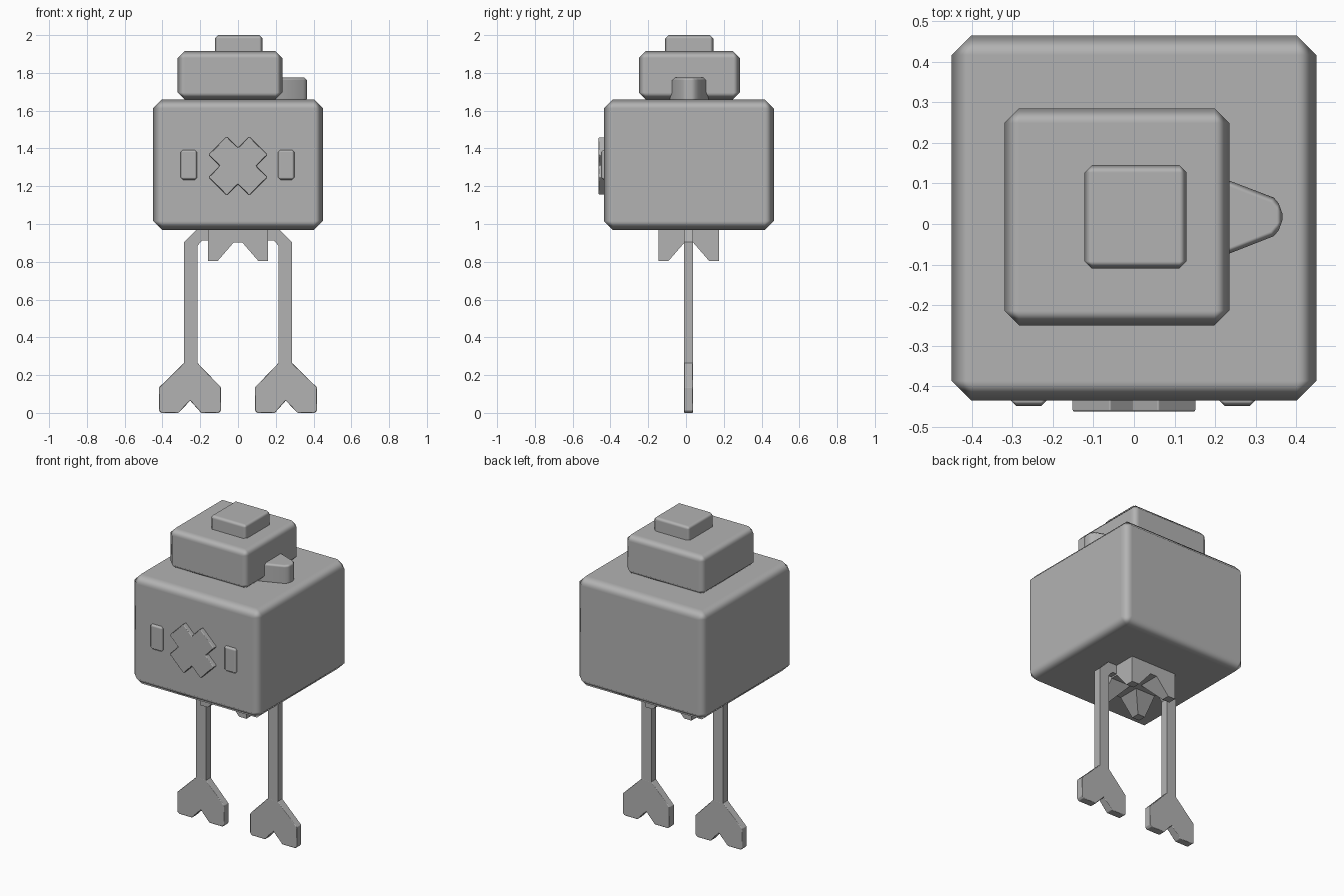
import bpy, bmesh, math
from mathutils import Vector

if "Cube" in bpy.data.objects:
    bpy.data.objects.remove(bpy.data.objects["Cube"])

grey = bpy.data.materials.new("plain grey")
grey.diffuse_color = (0.45, 0.45, 0.45, 1)
grey.use_nodes = True
grey.node_tree.nodes["Principled BSDF"].inputs["Base Color"].default_value = grey.diffuse_color


def finish(name, bm, bevel=0.0, smooth=True):
    """Turn a bmesh into a named object with an optional chamfer."""
    bmesh.ops.recalc_face_normals(bm, faces=bm.faces)
    me = bpy.data.meshes.new(name)
    bm.to_mesh(me)
    bm.free()
    me.materials.append(grey)
    ob = bpy.data.objects.new(name, me)
    bpy.context.collection.objects.link(ob)
    if bevel:
        for p in me.polygons:
            p.use_smooth = smooth
        m = ob.modifiers.new("chamfer", 'BEVEL')
        m.width = bevel
        m.segments = 1
        m.limit_method = 'ANGLE'
        m.angle_limit = math.radians(30)
        m.harden_normals = smooth
    return ob


def box(name, lo, hi, bevel=0.0):
    bm = bmesh.new()
    bmesh.ops.create_cube(bm, size=1)
    lo, hi = Vector(lo), Vector(hi)
    for v in bm.verts:
        v.co = Vector([(lo[i] + hi[i]) / 2 + v.co[i] * (hi[i] - lo[i]) for i in range(3)])
    return finish(name, bm, bevel)


def prism(name, pts, a, b, axis='y', bevel=0.0):
    """Extrude a 2D profile from a to b along an axis."""
    def at(p, d):
        return {'x': (d, p[0], p[1]), 'y': (p[0], d, p[1]), 'z': (p[0], p[1], d)}[axis]
    bm = bmesh.new()
    face = bm.faces.new([bm.verts.new(at(p, a)) for p in pts])
    ext = bmesh.ops.extrude_face_region(bm, geom=[face])
    move = Vector(at((0, 0), b - a))
    for g in ext["geom"]:
        if isinstance(g, bmesh.types.BMVert):
            g.co += move
    return finish(name, bm, bevel)


# Body and stacked hat
box("body", (-0.45, -0.435, 0.968), (0.45, 0.465, 1.66), 0.048)
box("hat", (-0.32, -0.25, 1.66), (0.235, 0.285, 1.915), 0.036)
box("hat_top", (-0.122, -0.11, 1.88), (0.13, 0.145, 2.0), 0.018)

# Tapered nub on the side of the hat
prism("hat_nub", [(0.18, -0.095), (0.235, -0.073), (0.345, -0.03), (0.366, -0.005),
                  (0.366, 0.04), (0.345, 0.065), (0.235, 0.107), (0.18, 0.13)],
      1.65, 1.775, 'z', 0.014)

# Eyes
for side, x in (("left", -0.26), ("right", 0.255)):
    box(side + "_eye", (x - 0.044, -0.449, 1.234), (x + 0.044, -0.40, 1.393), 0.013)

# Raised X-shaped snout
h, L = 0.068, 0.152
plus = [(h, h), (h, L), (-h, L), (-h, h), (-L, h), (-L, -h),
        (-h, -h), (-h, -L), (h, -L), (h, -h), (L, -h), (L, h)]
s = math.sqrt(0.5)
prism("snout", [((u - v) * s, 1.307 + (u + v) * s) for u, v in plus], -0.463, -0.40, 'y', 0.005)

# Hip block with a notch cut both ways, leaving four corner teeth
hips = box("hips", (-0.16, -0.145, 0.803), (0.16, 0.175, 1.0))


def notch(c):
    return [(c - 0.12, 0.79), (c - 0.022, 0.903), (c + 0.022, 0.903), (c + 0.12, 0.79)]


cutters = [prism("notch_cutter", notch(0), -0.4, 0.4, 'y'),
           prism("notch_cutter", notch(0.015), -0.4, 0.4, 'x')]
bpy.context.view_layer.objects.active = hips
for c in cutters:
    m = hips.modifiers.new("notch", 'BOOLEAN')
    m.operation = 'DIFFERENCE'
    m.solver = 'EXACT'
    m.object = c
    bpy.ops.object.modifier_apply(modifier=m.name)
for c in cutters:
    bpy.data.objects.remove(c)

# Legs bending into the hips, and forked feet
leg = [(0.215, 0.26), (0.285, 0.26), (0.285, 0.905), (0.215, 0.975), (0.14, 0.975),
       (0.14, 0.912), (0.19, 0.912), (0.215, 0.885)]
foot = [(0.215, 0.265), (0.09, 0.135), (0.09, 0.012), (0.102, 0), (0.195, 0), (0.253, 0.065),
        (0.315, 0), (0.406, 0), (0.418, 0.012), (0.418, 0.135), (0.285, 0.265)]
for side, k in (("left", -1), ("right", 1)):
    prism(side + "_leg", [(k * x, z) for x, z in leg], -0.01, 0.036, 'y')
    prism(side + "_foot", [(k * x, z) for x, z in foot], -0.011, 0.037, 'y', 0.004)
